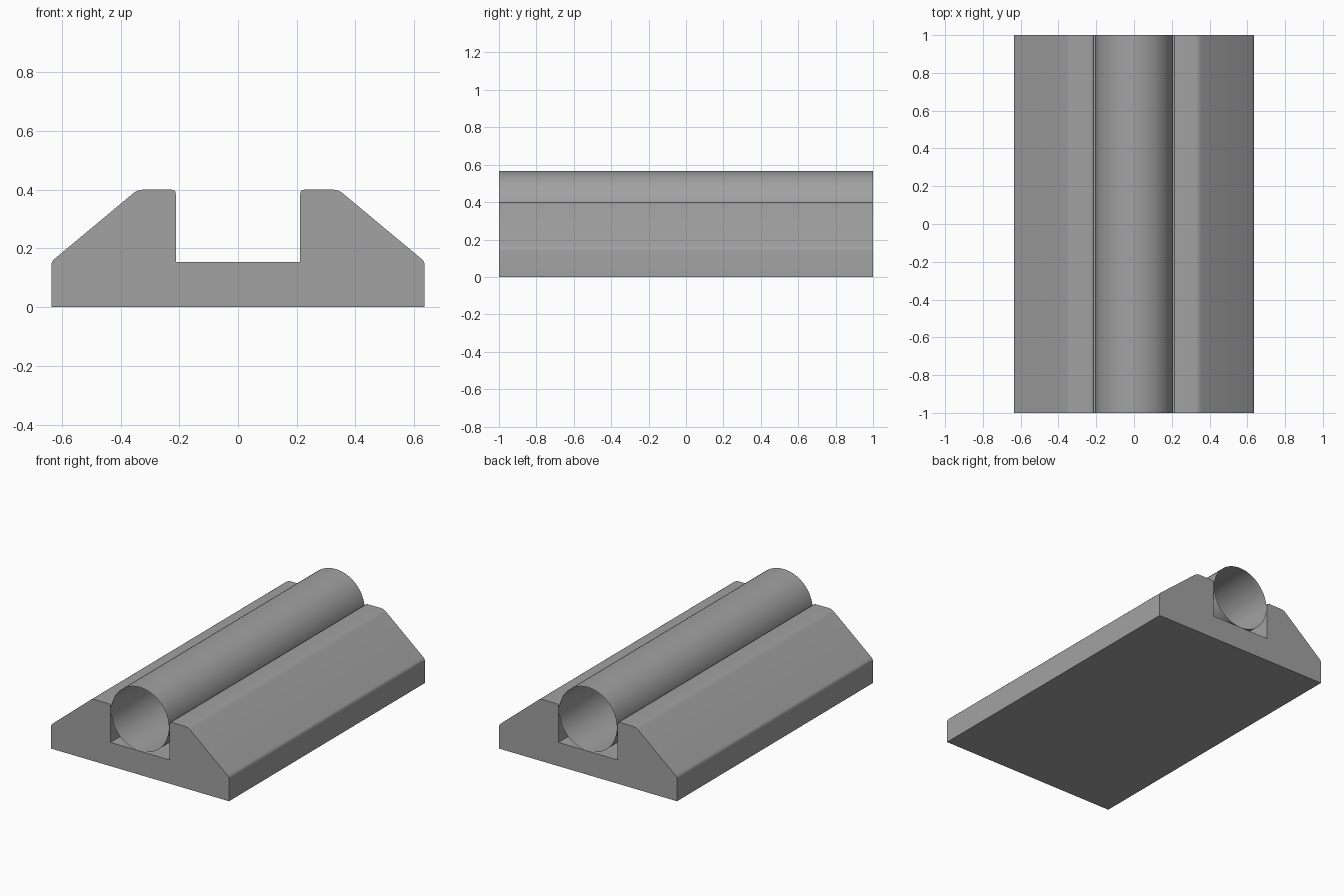
import bpy
import bmesh
import math
from mathutils import Vector

cube = bpy.data.objects.get("Cube")
if cube:
    bpy.data.objects.remove(cube, do_unlink=True)

GREY = (0.36, 0.36, 0.36, 1.0)
grey = bpy.data.materials.new("plain grey")
grey.use_nodes = True
grey.diffuse_color = GREY
grey.node_tree.nodes["Principled BSDF"].inputs["Base Color"].default_value = GREY


def rounded(points, steps=4):
    """Replace each (x, z, setback) corner that has a setback with a short curve."""
    result = []
    for i, (x, z, setback) in enumerate(points):
        corner = Vector((x, z))
        if not setback:
            result.append(corner)
            continue
        before = Vector(points[i - 1][:2])
        after = Vector(points[(i + 1) % len(points)][:2])
        start = corner + (before - corner).normalized() * setback
        end = corner + (after - corner).normalized() * setback
        for s in range(steps + 1):
            t = s / steps
            result.append(start * (1 - t) ** 2 + corner * 2 * t * (1 - t) + end * t * t)
    return result


def extrude_profile(name, profile, capped):
    """Sweep a closed x-z profile from front to back."""
    bm = bmesh.new()
    front, back = [[bm.verts.new((p.x, y, p.y)) for p in profile] for y in (-1, 1)]
    n = len(profile)
    for i in range(n):
        j = (i + 1) % n
        bm.faces.new((front[i], front[j], back[j], back[i]))
    if capped:
        bm.faces.new(front)
        bm.faces.new(back[::-1])
    bmesh.ops.recalc_face_normals(bm, faces=bm.faces)
    mesh = bpy.data.meshes.new(name)
    bm.to_mesh(mesh)
    bm.free()
    mesh.materials.append(grey)
    obj = bpy.data.objects.new(name, mesh)
    bpy.context.collection.objects.link(obj)
    bpy.ops.object.select_all(action="DESELECT")
    obj.select_set(True)
    bpy.context.view_layer.objects.active = obj
    bpy.ops.object.shade_smooth_by_angle(angle=math.radians(30))
    return obj


# Base block with sloping shoulders and a square channel
half = [(0.636, 0, 0), (0.636, 0.155, 0.015), (0.342, 0.4, 0.02),
        (0.212, 0.4, 0.015), (0.212, 0.153, 0)]
outline = half + [(-x, z, r) for x, z, r in reversed(half)]
extrude_profile("channel_base", rounded(outline), capped=True)

# Open thin-walled tube resting in the channel
RADIUS, CENTRE, SIDES = 0.206, 0.36, 64
angles = [math.tau * i / SIDES for i in range(SIDES)]
circle = [Vector((RADIUS * math.cos(a), CENTRE + RADIUS * math.sin(a))) for a in angles]
extrude_profile("tube", circle, capped=False)
